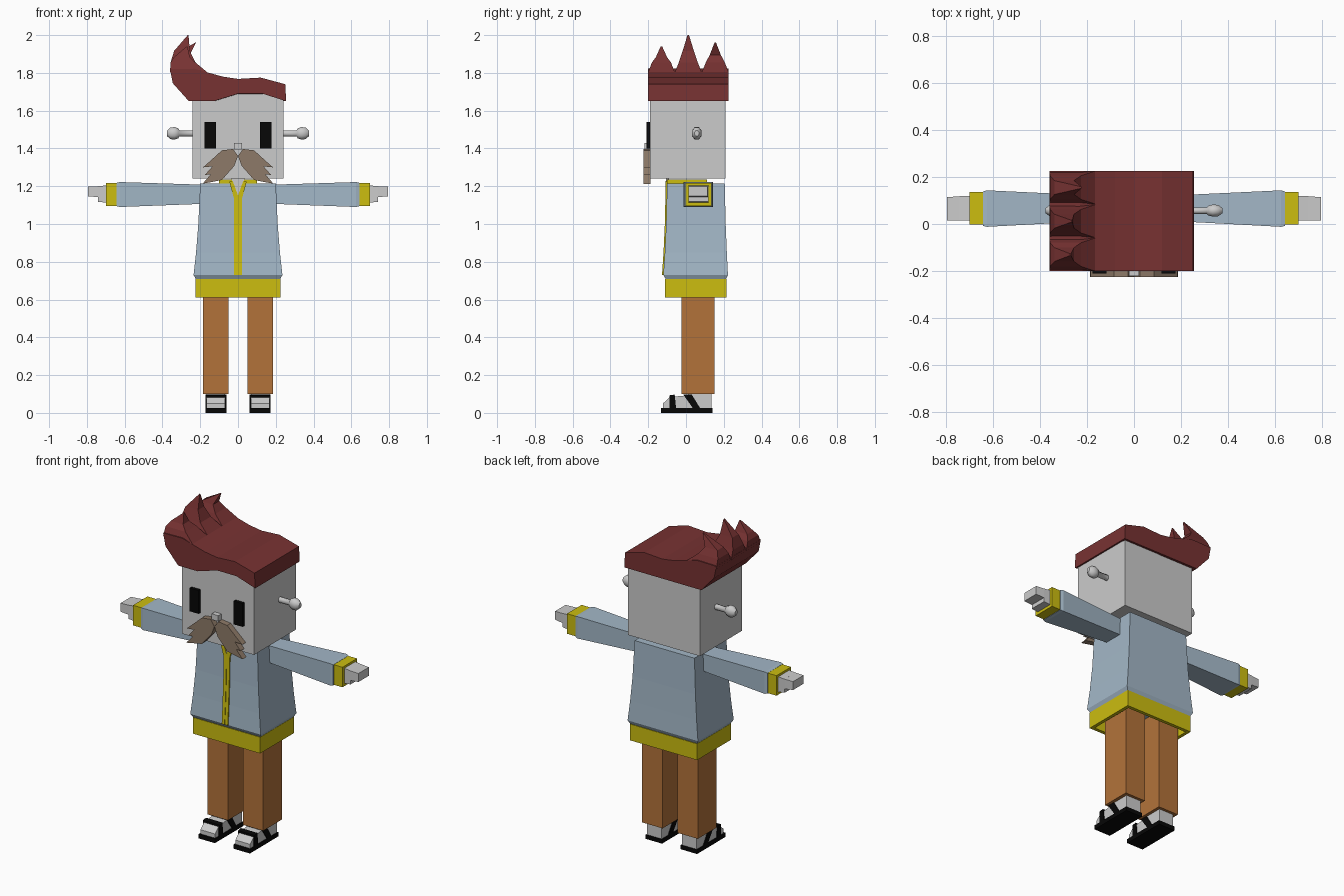
import bpy, bmesh, math
from mathutils import Vector

cube = bpy.data.objects.get("Cube")
if cube:
    bpy.data.objects.remove(cube, do_unlink=True)


def material(name, rgb):
    m = bpy.data.materials.new(name)
    m.use_nodes = True
    m.diffuse_color = (*rgb, 1)
    m.node_tree.nodes["Principled BSDF"].inputs["Base Color"].default_value = (*rgb, 1)
    return m


SKIN = material("pale grey skin", (0.6, 0.6, 0.6))
HAIR = material("dark red hair", (0.185, 0.032, 0.032))
BLUE = material("dusty blue cloth", (0.366, 0.474, 0.571))
YELLOW = material("yellow trim", (0.604, 0.51, 0.005))
ORANGE = material("orange brown trousers", (0.45, 0.171, 0.042))
BROWN = material("taupe moustache", (0.27, 0.195, 0.138))
BLACK = material("black", (0.002, 0.002, 0.002))


def solid(name, rings, mat, closed=False):
    """Skin a list of point rings; cap the ends, or join them when closed."""
    bm = bmesh.new()
    loops = [[bm.verts.new(p) for p in ring] for ring in rings]
    n = len(loops[0])
    pairs = list(zip(loops, loops[1:]))
    if closed:
        pairs.append((loops[-1], loops[0]))
    else:
        bm.faces.new(loops[0])
        bm.faces.new(loops[-1])
    for a, b in pairs:
        for i in range(n):
            j = (i + 1) % n
            bm.faces.new((a[i], a[j], b[j], b[i]))
    bmesh.ops.recalc_face_normals(bm, faces=bm.faces)
    mesh = bpy.data.meshes.new(name)
    bm.to_mesh(mesh)
    bm.free()
    mesh.materials.append(mat)
    ob = bpy.data.objects.new(name, mesh)
    bpy.context.collection.objects.link(ob)
    return ob


def rect_z(z, x0, x1, y0, y1):
    return [(x0, y0, z), (x1, y0, z), (x1, y1, z), (x0, y1, z)]


def rect_x(x, y0, y1, z0, z1):
    return [(x, y0, z0), (x, y1, z0), (x, y1, z1), (x, y0, z1)]


def box(name, x, y, z, mat):
    return solid(name, [rect_z(h, *x, *y) for h in z], mat)


def prism_y(name, pts, y0, y1, mat):
    return solid(name, [[(x, y, z) for x, z in pts] for y in (y0, y1)], mat)


def prism_x(name, pts, x0, x1, mat):
    return solid(name, [[(x, y, z) for y, z in pts] for x in (x0, x1)], mat)


# Head and nose
box("head", (-0.24, 0.24), (-0.19, 0.21), (1.24, 1.71), SKIN)
box("nose", (-0.022, 0.022), (-0.22, -0.18), (1.395, 1.43), SKIN)

# Hair: swept top, arched fringe at the front, straight hem at the back
hair_top = [(0.255, 1.65), (0.25, 1.74), (0.12, 1.775), (0, 1.768), (-0.08, 1.78),
            (-0.16, 1.802), (-0.23, 1.822), (-0.36, 1.82), (-0.345, 1.745), (-0.26, 1.65)]
fringe = [(-0.13, 1.65), (0, 1.69), (0.13, 1.69)]
front = [(x, -0.2, z) for x, z in hair_top + fringe]
back = [(x, 0.225, z) for x, z in hair_top] + [(x, 0.225, 1.65) for x, z in fringe]
solid("hair", [front, back], HAIR)

# Hair spikes leaning inward along the raised edge
for name, yc, tip_x, tip_z in (("front", -0.13, -0.27, 1.94),
                               ("middle", 0.012, -0.264, 2.0),
                               ("rear", 0.155, -0.225, 1.96)):
    half = 0.07
    mid = 1.815 + (tip_z - 1.815) * 0.55
    solid(f"{name}_hair_spike", [
        rect_z(1.805, -0.36, -0.165, yc - half, yc + half),
        rect_z(1.855, -0.357, -0.225, yc - half * 0.72, yc + half * 0.72),
        rect_z(mid, -0.338, -0.255, yc - half * 0.42, yc + half * 0.42),
        rect_z(tip_z, tip_x - 0.002, tip_x + 0.002, yc - 0.004, yc + 0.004)], HAIR)

# Moustache half outline, mirrored
tache = [(0, 1.36), (0.026, 1.397), (0.085, 1.39), (0.14, 1.34), (0.185, 1.3),
         (0.135, 1.305), (0.175, 1.26), (0.145, 1.262), (0.188, 1.213),
         (0.085, 1.233), (0.02, 1.307)]

# Torso with flared hem, belt band, collar
torso = [(0.705, 0.222, -0.105, 0.21), (0.73, 0.235, -0.12, 0.222),
         (0.85, 0.222, -0.112, 0.216), (1.0, 0.21, -0.105, 0.21), (1.215, 0.2, -0.1, 0.205)]
solid("jacket", [rect_z(z, -w, w, y0, y1) for z, w, y0, y1 in torso], BLUE)
solid("jacket_band", [rect_z(z, t - 0.225, 0.225 - t, t - 0.11, 0.215 - t)
                      for z, t in ((0.61, 0), (0.708, 0), (0.708, 0.02), (0.61, 0.02))],
      YELLOW, closed=True)
box("collar", (-0.1, 0.1), (-0.1, 0.11), (1.21, 1.236), YELLOW)
prism_y("neck_opening", [(0, 1.14), (0.035, 1.24), (-0.035, 1.24)], -0.105, -0.09, SKIN)

for side, s in (("left", 1), ("right", -1)):
    # Face details
    box(f"{side}_eye", (s * 0.117, s * 0.177), (-0.21, -0.18), (1.4, 1.54), BLACK)
    prism_y(f"{side}_moustache", [(s * x, z) for x, z in tache], -0.225, -0.188, BROWN)

    # Knobbed ear
    knob = [(0.23, 0.015, 0.017), (0.31, 0.015, 0.017), (0.315, 0.022, 0.028),
            (0.335, 0.028, 0.036), (0.358, 0.026, 0.033), (0.376, 0.012, 0.016)]
    ear = solid(f"{side}_ear_knob", [
        [(s * x, 0.057 + ry * math.cos(a), 1.48 + rz * math.sin(a))
         for a in (math.tau * (i + 0.5) / 8 for i in range(8))]
        for x, ry, rz in knob], SKIN)
    for p in ear.data.polygons:
        p.use_smooth = len(p.vertices) == 4

    # Zip: two narrow strips and the open lapel edges
    solid(f"{side}_zip_strip", [rect_z(z, s * 0.001, s * 0.02, y - 0.007, y + 0.02)
                                for z, y in ((0.73, -0.12), (0.85, -0.112),
                                             (1.0, -0.105), (1.14, -0.102))], YELLOW)
    prism_y(f"{side}_lapel_trim", [(s * x, z) for x, z in (
        (0, 1.125), (0.02, 1.13), (0.046, 1.225), (0.028, 1.228), (0, 1.15))],
        -0.109, -0.09, YELLOW)

    # Sleeve, cuff, hand
    solid(f"{side}_sleeve", [rect_x(s * x, *r) for x, *r in (
        (0.18, 0.012, 0.122, 1.107, 1.208), (0.625, -0.012, 0.143, 1.09, 1.222),
        (0.642, -0.008, 0.138, 1.094, 1.218))], BLUE)
    box(f"{side}_cuff", (s * 0.638, s * 0.7), (-0.003, 0.136), (1.096, 1.217), YELLOW)
    solid(f"{side}_palm", [rect_x(s * x, *r) for x, *r in (
        (0.69, 0.015, 0.12, 1.112, 1.205), (0.742, 0.014, 0.118, 1.118, 1.2))], SKIN)
    solid(f"{side}_fingers", [rect_x(s * x, *r) for x, *r in (
        (0.74, 0.014, 0.118, 1.142, 1.2), (0.795, 0.014, 0.114, 1.147, 1.198))], SKIN)

    # Trouser leg
    box(f"{side}_leg", (s * 0.05, s * 0.186), (-0.025, 0.152), (0.1, 0.706), ORANGE)

    # Foot in a strapped sandal
    x0, x1 = s * 0.068, s * 0.166
    prism_x(f"{side}_foot", [(-0.122, 0.02), (-0.122, 0.05), (-0.085, 0.084), (0, 0.092),
                             (0.02, 0.105), (0.135, 0.105), (0.135, 0.02)], x0, x1, SKIN)
    x0, x1 = s * 0.062, s * 0.172
    prism_x(f"{side}_sandal_sole", [(-0.132, 0), (-0.132, 0.025), (0.14, 0.025), (0.14, 0)],
            x0, x1, BLACK)
    prism_x(f"{side}_toe_strap", [(-0.088, 0.02), (-0.088, 0.093), (-0.06, 0.097),
                                  (-0.052, 0.02)], x0, x1, BLACK)
    prism_x(f"{side}_ankle_strap", [(-0.015, 0.098), (0.03, 0.098), (0.078, 0.02),
                                    (0.04, 0.02)], x0, x1, BLACK)
